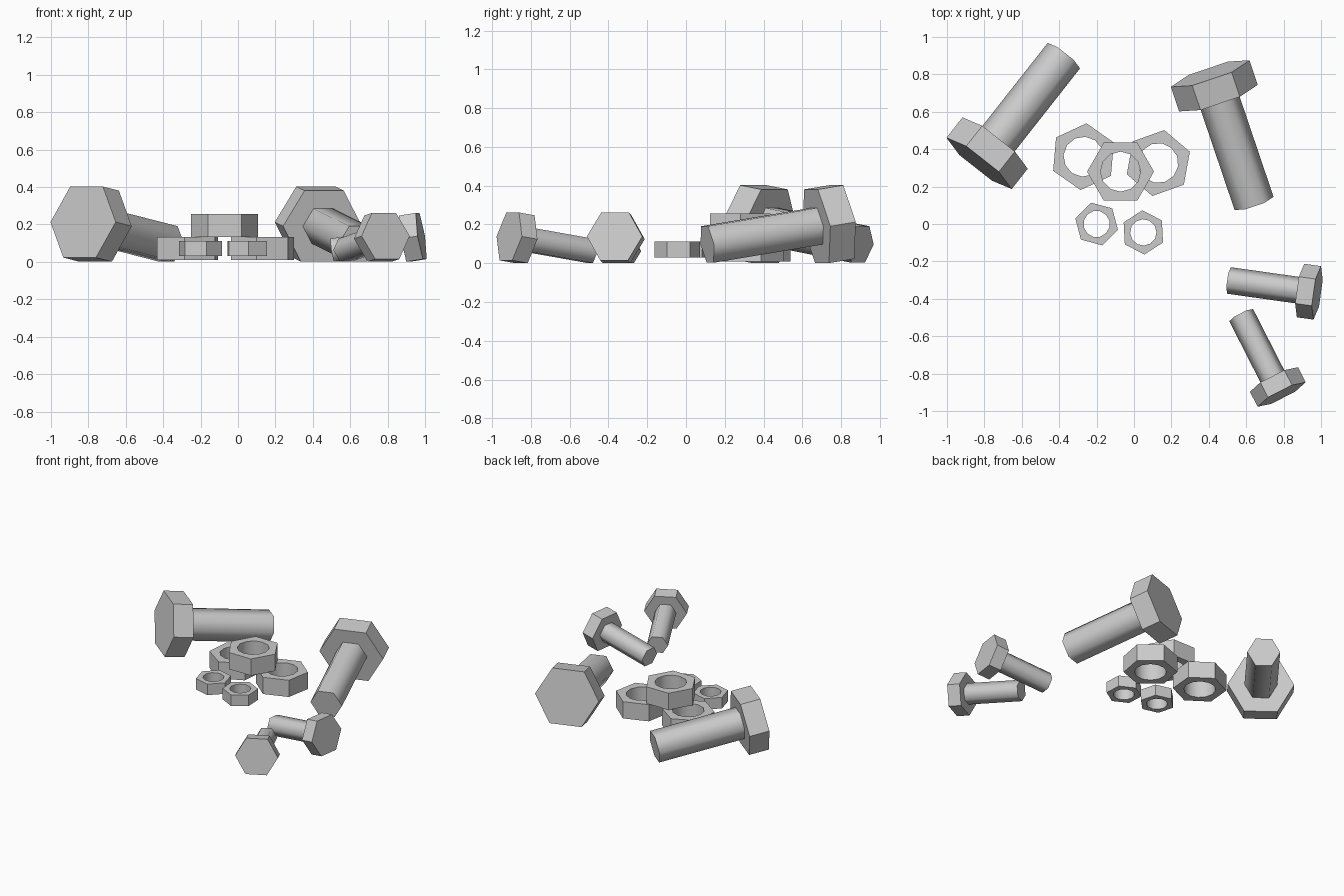
import bpy, bmesh
from math import sin, cos, pi, radians

if "Cube" in bpy.data.objects:
    bpy.data.objects.remove(bpy.data.objects["Cube"])

TILT = radians(9)


def make_object(name, bm, loc, rot):
    bmesh.ops.recalc_face_normals(bm, faces=bm.faces[:])
    me = bpy.data.meshes.new(name)
    bm.to_mesh(me)
    bm.free()
    ob = bpy.data.objects.new(name, me)
    ob.location, ob.rotation_euler = loc, rot
    bpy.context.collection.objects.link(ob)
    return ob


def bridge(bm, a, b, smooth=False):
    n = len(a)
    for i in range(n):
        j = (i + 1) % n
        bm.faces.new((a[i], a[j], b[j], b[i])).smooth = smooth


def bolt(name, tip, angle, s):
    # hexagonal head and shaft along x, tip at the origin, resting tilted on the ground
    bm = bmesh.new()
    rings = []
    for x, r in ((0, .11), (-.602, .11), (-.602, .222), (-.742, .222)):
        rings.append([bm.verts.new((x * s, r * s * cos(i * pi / 3), r * s * sin(i * pi / 3)))
                      for i in range(6)])
    for k in range(3):
        bridge(bm, rings[k], rings[k + 1], smooth=(k == 0))
    bm.faces.new(rings[0])
    bm.faces.new(rings[3])
    z = .098 * s * cos(TILT)
    make_object(name, bm, (*tip, z), (0, TILT, radians(angle)))


def nut(name, centre, angle, s):
    # hexagon with mid-edge points outside, 12-sided bore inside
    bm = bmesh.new()

    def ring(r, z, hexagon):
        return [bm.verts.new((r * s * k * cos(i * pi / 6), r * s * k * sin(i * pi / 6), z * s))
                for i in range(12)
                for k in [cos(pi / 6) if hexagon and i % 2 else 1]]

    h = .0615
    rings = [ring(.179, -h, True), ring(.179, h, True), ring(.107, h, False), ring(.107, -h, False)]
    for k in range(4):
        bridge(bm, rings[k], rings[(k + 1) % 4], smooth=(k == 2))
    make_object(name, bm, centre, (0, 0, radians(angle)))


# Bolts: tip position, heading of the tip, scale
bolt("large_bolt_left", (-.375, .90), 51.8, 1)
bolt("large_bolt_right", (.642, .11), -71.3, 1)
bolt("small_bolt_side", (.508, -.302), 172, .65)
bolt("small_bolt_front", (.573, -.487), 117, .65)

# Nuts: two large with a third stacked on top, two small in front
nut("large_nut_left", (-.27, .36, .071), 25, 1)
nut("large_nut_right", (.13, .326, .071), 19.7, 1)
nut("large_nut_top", (-.072, .28, .194), 0, 1)
nut("small_nut_left", (-.2, 0, .071), 45, .66)
nut("small_nut_right", (.05, -.045, .071), 33, .66)
